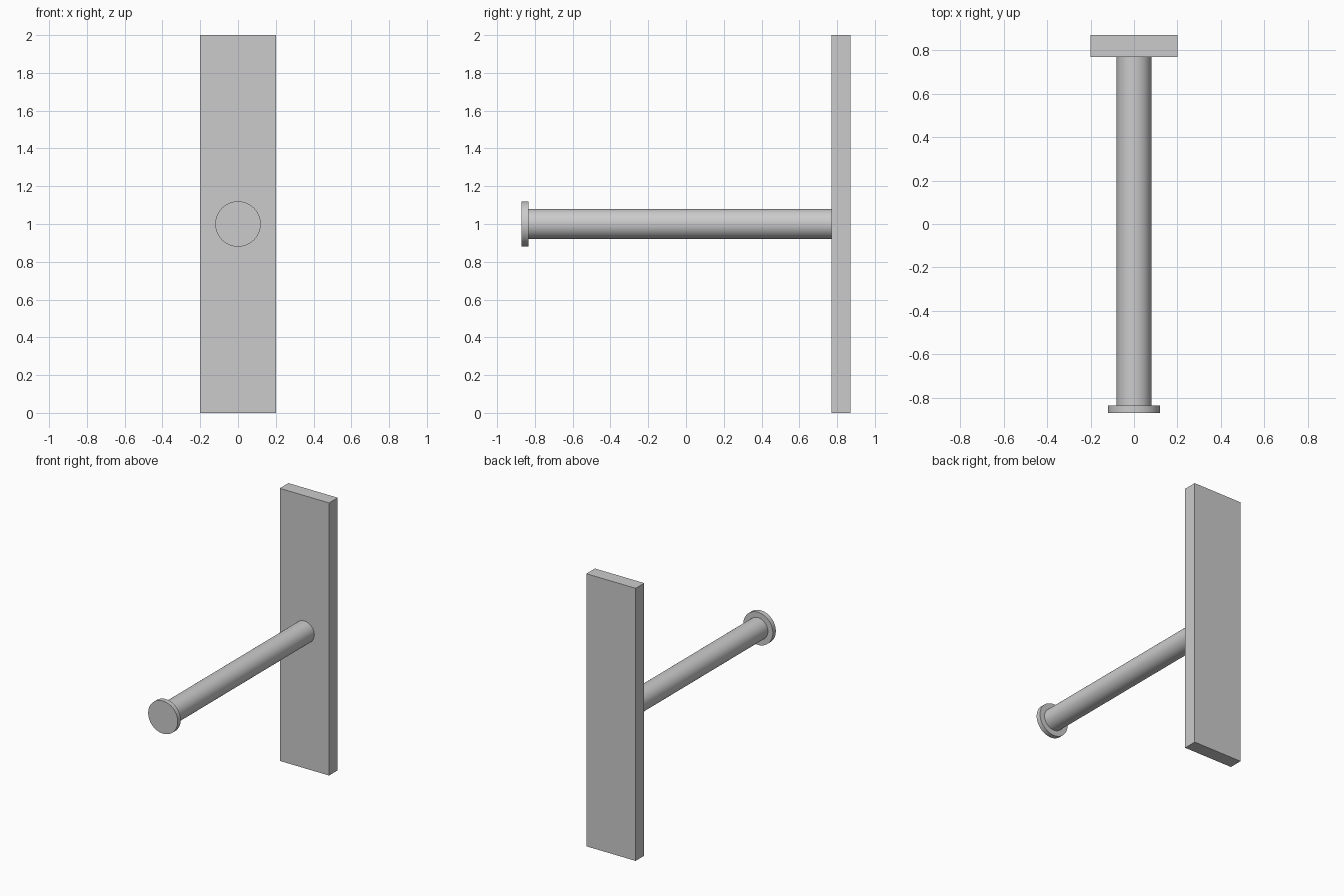
import bpy
from math import radians

cube = bpy.data.objects.get("Cube")
if cube:
    bpy.data.objects.remove(cube, do_unlink=True)

# Single plain grey finish
grey = bpy.data.materials.new("plain_grey")
grey.use_nodes = True
color = (0.6, 0.6, 0.6, 1)
grey.diffuse_color = color
grey.node_tree.nodes["Principled BSDF"].inputs["Base Color"].default_value = color

FRONT, CAP_BACK, PLATE_FRONT, BACK = -0.87, -0.835, 0.77, 0.87
MID_HEIGHT = 1.0


def cylinder(name, radius, y0, y1):
    """Round part lying along y between y0 and y1."""
    bpy.ops.mesh.primitive_cylinder_add(
        vertices=64, radius=radius, depth=y1 - y0,
        location=(0, (y0 + y1) / 2, MID_HEIGHT), rotation=(radians(90), 0, 0))
    part = bpy.context.object
    part.name = name
    part.data.materials.append(grey)
    bpy.ops.object.shade_smooth_by_angle(angle=radians(30))


# Upright wall plate
bpy.ops.mesh.primitive_cube_add(size=1, location=(0, (PLATE_FRONT + BACK) / 2, MID_HEIGHT))
plate = bpy.context.object
plate.name = "wall_plate"
plate.scale = (0.4, BACK - PLATE_FRONT, 2)
bpy.ops.object.transform_apply(location=False, rotation=False, scale=True)
plate.data.materials.append(grey)

# Peg and its end cap
cylinder("peg", 0.08, CAP_BACK, PLATE_FRONT)
cylinder("end_cap", 0.12, FRONT, CAP_BACK)
